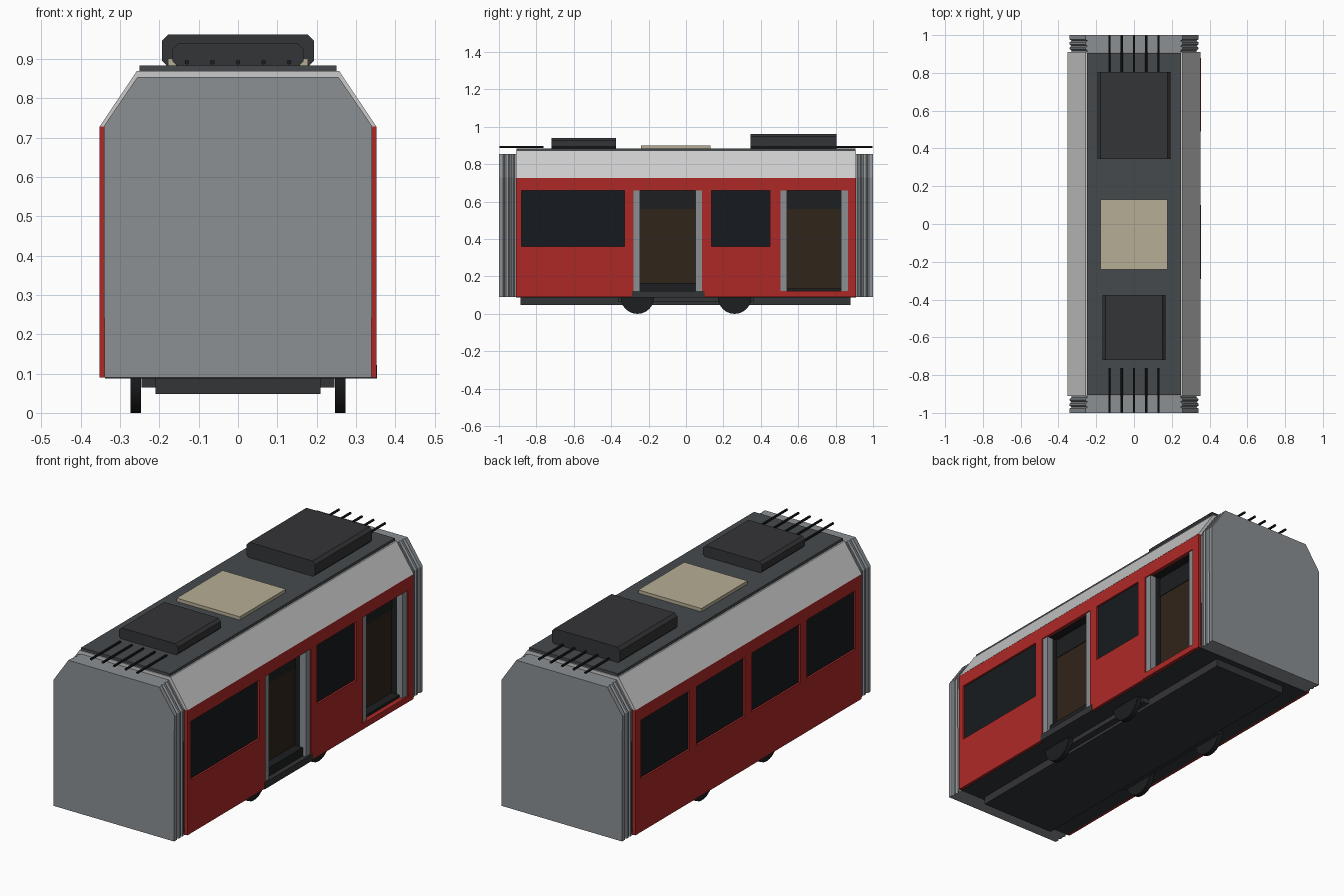
import bpy, bmesh, math

if "Cube" in bpy.data.objects:
    bpy.data.objects.remove(bpy.data.objects["Cube"])


def mat(name, r, g, b):
    m = bpy.data.materials.new(name)
    m.diffuse_color = (r, g, b, 1)
    m.use_nodes = True
    m.node_tree.nodes["Principled BSDF"].inputs["Base Color"].default_value = m.diffuse_color
    return m


RED = mat("red_paint", 0.42, 0.022, 0.02)
GREY = mat("bellows_grey", 0.26, 0.28, 0.295)
LIGHT = mat("light_grey", 0.56, 0.57, 0.59)
ROOF = mat("roof_dark", 0.06, 0.068, 0.073)
DARK = mat("equipment_dark", 0.034, 0.035, 0.038)
BEIGE = mat("beige", 0.47, 0.42, 0.30)
GLASS = mat("glass", 0.008, 0.011, 0.014)
BROWN = mat("interior_brown", 0.03, 0.018, 0.01)
BLACK = mat("black", 0.012, 0.013, 0.014)


def finish(bm, name, material):
    bmesh.ops.recalc_face_normals(bm, faces=bm.faces)
    me = bpy.data.meshes.new(name)
    bm.to_mesh(me)
    bm.free()
    if material:
        me.materials.append(material)
    ob = bpy.data.objects.new(name, me)
    bpy.context.collection.objects.link(ob)
    return ob


def add_box(bm, x, y, z):
    vs = bmesh.ops.create_cube(bm, size=1)["verts"]
    for v in vs:
        for i, (a, b) in enumerate((x, y, z)):
            v.co[i] = (a + b) / 2 + v.co[i] * (b - a)


def box(name, x, y, z, material):
    bm = bmesh.new()
    add_box(bm, x, y, z)
    return finish(bm, name, material)


def loft(name, half, stations, material):
    """Mirror a half profile of (x, z) points and loft it along y; stations are (y, x inset)."""
    prof = half + [(-x, z) for x, z in reversed(half)]
    bm = bmesh.new()
    rings = []
    for y, inset in stations:
        rings.append([bm.verts.new((x - math.copysign(inset, x), y, z)) for x, z in prof])
    n = len(prof)
    for a, b in zip(rings, rings[1:]):
        for i in range(n):
            j = (i + 1) % n
            bm.faces.new((a[i], a[j], b[j], b[i]))
    bm.faces.new(rings[0])
    bm.faces.new(rings[-1])
    return finish(bm, name, material)


def cylinder(name, loc, r, depth, axis, sides, material):
    rot = (0, math.pi / 2, 0) if axis == "x" else (math.pi / 2, 0, 0)
    bpy.ops.mesh.primitive_cylinder_add(vertices=sides, radius=r, depth=depth, location=loc, rotation=rot)
    ob = bpy.context.object
    ob.name = name
    ob.data.materials.append(material)
    bpy.ops.object.shade_smooth_by_angle()
    return ob


# red side walls, with window and door openings cut out
WIN_Z = (0.36, 0.66)
right_windows = [(-0.88, -0.33), (0.135, 0.45)]
left_windows = [(c - 0.195, c + 0.195) for c in (-0.668, -0.223, 0.223, 0.668)]
doors = [(-0.28, 0.085, 0.05), (0.505, 0.865, 0.12)]


def wall(name, x, openings):
    ob = box(name, x, (-0.91, 0.91), (0.09, 0.728), RED)
    bm = bmesh.new()
    for y, z in openings:
        add_box(bm, (x[0] - 0.05, x[1] + 0.05), y, z)
    cutter = finish(bm, name + "_cutter", None)
    cutter.hide_render = True
    cutter.hide_set(True)
    mod = ob.modifiers.new("openings", "BOOLEAN")
    mod.object = cutter
    mod.operation = "DIFFERENCE"
    mod.solver = "EXACT"


wall("right_wall", (0.335, 0.352),
     [(w, WIN_Z) for w in right_windows] + [((a, b), (z, 0.66)) for a, b, z in doors])
wall("left_wall", (-0.352, -0.335), [(w, WIN_Z) for w in left_windows])

# window panes
for side, wins in ((1, right_windows), (-1, left_windows)):
    for y0, y1 in wins:
        box("window_pane", sorted((side * 0.328, side * 0.342)), (y0 - 0.01, y1 + 0.01), (0.35, 0.67), GLASS)

# recessed doorways
for (y0, y1, _), sill in zip(doors, (0.165, 0.135)):
    a, b = y0 + 0.035, y1 - 0.035
    for p in ((y0, a), (b, y1)):
        box("door_pillar", (0.315, 0.347), p, (0.1, 0.66), GREY)
    for p in ((y0, a), (b, y1)):
        box("door_jamb", (0.27, 0.315), p, (0.1, 0.66), BLACK)
    box("door_back_panel", (0.27, 0.285), (a, b), (0.1, 0.66), BROWN)
    box("door_header", (0.27, 0.288), (a, b), (0.56, 0.66), BLACK)
    box("door_ceiling", (0.27, 0.336), (y0, y1), (0.66, 0.67), BLACK)
    box("door_sill", (0.27, 0.33), (a, b), (0.1, sill), BLACK)
box("front_door_step", (0.30, 0.354), (-0.29, 0.10), (0.088, 0.122), DARK)
box("rear_door_step", (0.30, 0.354), (0.49, 0.88), (0.092, 0.122), RED)

# upper body slope and roof plate
loft("upper_body", [(0.353, 0.727), (0.257, 0.87)], [(-0.91, 0), (0.91, 0)], LIGHT)
box("roof_plate", (-0.25, 0.25), (-0.905, 0.905), (0.868, 0.884), ROOF)

# pleated bellows at both ends
pleats = [(1.0, 0), (0.978, 0), (0.970, 0.01), (0.962, 0), (0.950, 0), (0.942, 0.01),
          (0.934, 0), (0.926, 0), (0.918, 0.01), (0.905, 0.01)]
for s, name in ((-1, "front_bellows"), (1, "rear_bellows")):
    loft(name, [(0.34, 0.09), (0.341, 0.73), (0.256, 0.854)], [(s * y, i) for y, i in pleats], GREY)

# roof equipment
loft("front_roof_unit", [(0.155, 0.882), (0.166, 0.894), (0.166, 0.926), (0.152, 0.94)],
     [(-0.72, 0), (-0.375, 0)], DARK)
loft("rear_roof_unit", [(0.18, 0.882), (0.193, 0.896), (0.193, 0.947), (0.178, 0.962)],
     [(0.345, 0), (0.805, 0)], DARK)
box("roof_hatch", (-0.178, 0.178), (-0.24, 0.13), (0.882, 0.901), BEIGE)
for i in range(5):
    x = (i - 2) * 0.065
    cylinder("front_roof_cable", (x, -0.88, 0.892), 0.006, 0.235, "y", 8, BLACK)
    cylinder("rear_roof_cable", (x, 0.89, 0.892), 0.006, 0.215, "y", 8, BLACK)

# underframe and wheels
box("floor_plate", (-0.338, 0.338), (-0.91, 0.91), (0.088, 0.1), DARK)
box("underframe", (-0.21, 0.21), (-0.885, 0.88), (0.048, 0.09), DARK)
for s in (-1, 1):
    box("bogie_side_frame", sorted((s * 0.205, s * 0.245)), (-0.36, 0.36), (0.064, 0.09), DARK)
    for y in (-0.26, 0.26):
        cylinder("wheel", (s * 0.26, y, 0.09), 0.09, 0.027, "x", 24, BLACK)
